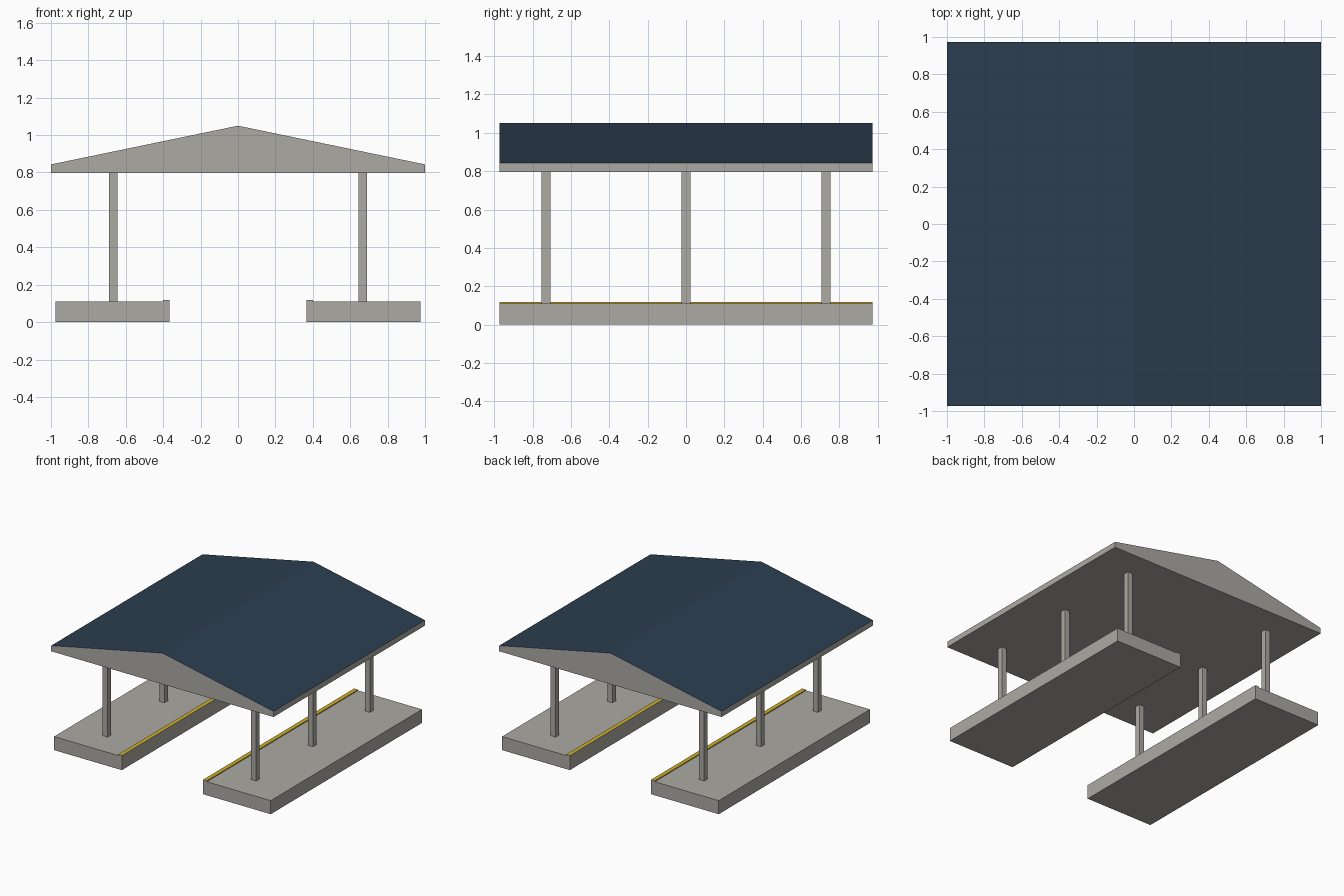
import bpy, bmesh

cube = bpy.data.objects.get("Cube")
if cube:
    bpy.data.objects.remove(cube, do_unlink=True)


def material(name, rgb):
    m = bpy.data.materials.new(name)
    m.use_nodes = True
    m.diffuse_color = (*rgb, 1)
    m.node_tree.nodes["Principled BSDF"].inputs["Base Color"].default_value = (*rgb, 1)
    return m


concrete = material("warm grey concrete", (0.41, 0.40, 0.37))
roofing = material("slate blue roofing", (0.025, 0.048, 0.08))
yellow = material("safety yellow", (0.60, 0.43, 0.03))

HALF_DEPTH = 0.972


def extrude_profile(name, points, accent=None, rule=None):
    """Extrude an x-z outline along the whole depth; accent faces chosen by rule."""
    bm = bmesh.new()
    face = bm.faces.new([bm.verts.new((x, -HALF_DEPTH, z)) for x, z in points])
    new = bmesh.ops.extrude_face_region(bm, geom=[face])["geom"]
    verts = [v for v in new if isinstance(v, bmesh.types.BMVert)]
    bmesh.ops.translate(bm, verts=verts, vec=(0, 2 * HALF_DEPTH, 0))
    bmesh.ops.recalc_face_normals(bm, faces=bm.faces)
    bm.normal_update()
    mesh = bpy.data.meshes.new(name)
    mesh.materials.append(concrete)
    if accent:
        mesh.materials.append(accent)
        for f in bm.faces:
            f.material_index = int(rule(f))
    bm.to_mesh(mesh)
    bm.free()
    obj = bpy.data.objects.new(name, mesh)
    bpy.context.collection.objects.link(obj)


def column(name, x, y, bottom, top, width=0.045):
    bpy.ops.mesh.primitive_cube_add(size=1, location=(x, y, (bottom + top) / 2))
    obj = bpy.context.object
    obj.name = name
    obj.scale = (width, width, top - bottom)
    obj.data.materials.append(concrete)


# Gabled roof with coloured slopes and plain fascia and ceiling
extrude_profile("roof", [(-1, 0.797), (1, 0.797), (1, 0.843), (0, 1.05), (-1, 0.843)],
                roofing, lambda f: f.normal.z > 0.5)

for side, sx in (("left", 1), ("right", -1)):
    # Platform with a raised inner lip painted on top and on its step
    outline = [(0.365, 0), (0.975, 0), (0.975, 0.11), (0.40, 0.11),
               (0.40, 0.117), (0.365, 0.117)]
    extrude_profile(side + "_platform", [(sx * x, z) for x, z in outline],
                    yellow, lambda f: f.calc_center_median().z > 0.1105
                    and abs(f.normal.y) < 0.5)
    # Three columns per platform
    for place, y in (("front", -0.73), ("middle", 0), ("back", 0.73)):
        column(f"{side}_{place}_column", sx * 0.668, y, 0.11, 0.797)
